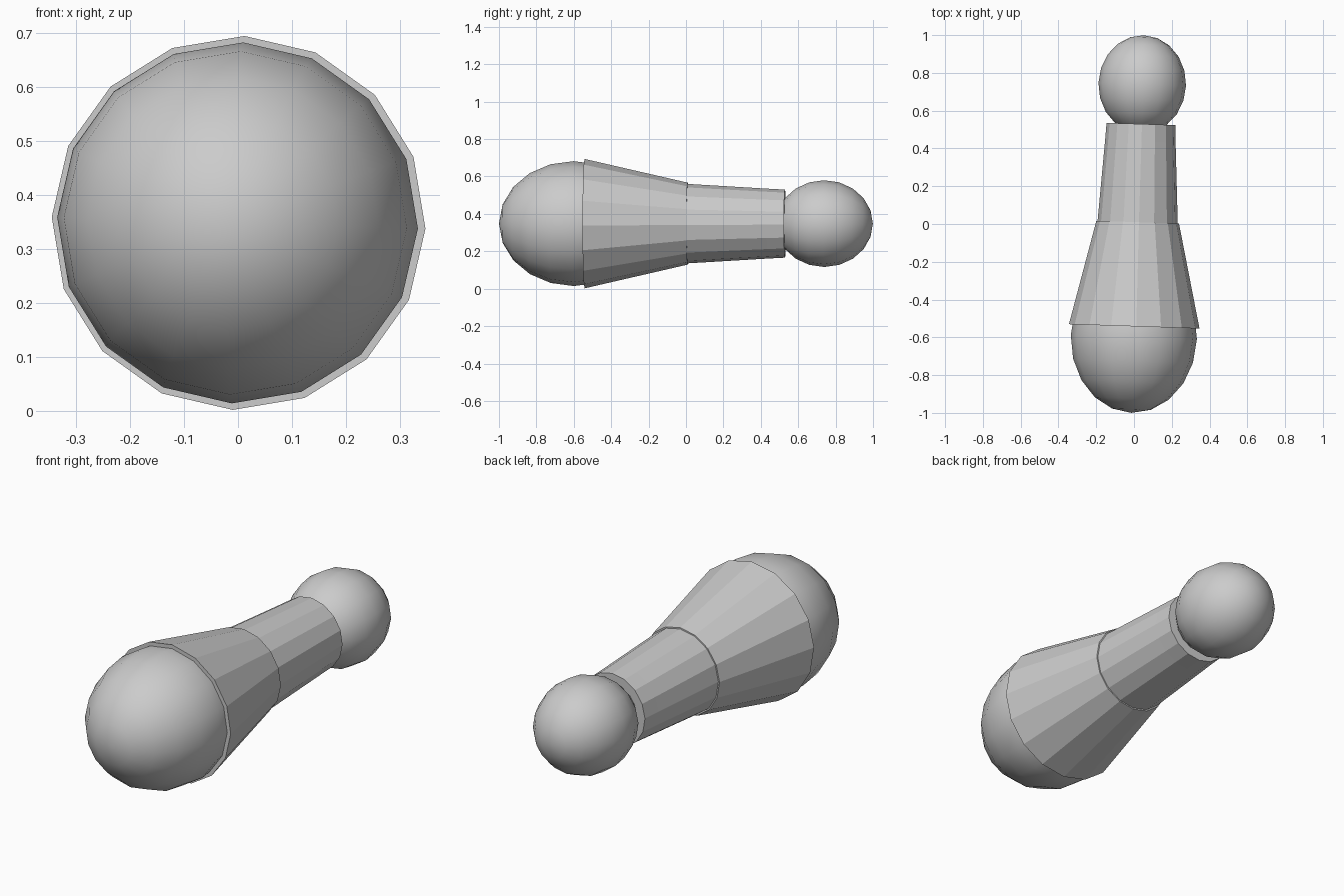
import bpy, bmesh, math
from mathutils import Matrix, Vector

if "Cube" in bpy.data.objects:
    bpy.data.objects.remove(bpy.data.objects["Cube"])

SIDES = 16
# Long axis runs front to back, with a slight roll and yaw
TILT = (Matrix.Rotation(math.radians(-1.9), 4, 'Z')
        @ Matrix.Rotation(math.radians(1.8), 4, 'Y')
        @ Matrix.Rotation(math.radians(-90), 4, 'X'))
PLACE = Matrix.Translation((0, -0.575, 0.348)) @ TILT
START = -0.575

grey = bpy.data.materials.new("light grey")
grey.use_nodes = True
grey.diffuse_color = (0.6, 0.6, 0.6, 1)
grey.node_tree.nodes["Principled BSDF"].inputs["Base Color"].default_value = (0.6, 0.6, 0.6, 1)


def finish(bm, name, smooth):
    bmesh.ops.recalc_face_normals(bm, faces=bm.faces)
    for f in bm.faces:
        f.smooth = smooth
    bm.transform(PLACE)
    mesh = bpy.data.meshes.new(name)
    bm.to_mesh(mesh)
    bm.free()
    mesh.materials.append(grey)
    obj = bpy.data.objects.new(name, mesh)
    bpy.context.collection.objects.link(obj)
    return obj


def tapered_tube(name, profile):
    """Closed faceted solid from (distance along axis, radius) pairs."""
    bm = bmesh.new()
    rings = []
    for y, r in profile:
        ring = []
        for i in range(SIDES):
            a = math.tau * i / SIDES
            ring.append(bm.verts.new((r * math.cos(a), r * math.sin(a), y - START)))
        rings.append(ring)
    for a, b in zip(rings, rings[1:]):
        for i in range(SIDES):
            j = (i + 1) % SIDES
            bm.faces.new((a[i], a[j], b[j], b[i]))
    bm.faces.new(rings[0])
    bm.faces.new(rings[-1])
    return finish(bm, name, False)


def ball(name, y, radius, half_length):
    """Smooth ball stretched along the axis."""
    bm = bmesh.new()
    bmesh.ops.create_uvsphere(bm, u_segments=SIDES, v_segments=10, radius=1)
    bm.transform(Matrix.Translation((0, 0, y - START))
                 @ Matrix.Diagonal((radius, radius, half_length, 1)))
    return finish(bm, name, True)


# Large rounded front end and its flared sleeve
ball("front_ball", -0.60, 0.334, 0.40)
tapered_tube("front_sleeve", [(-0.542, 0.346), (0.01, 0.219)])
# Narrow neck with a nearly straight end band
tapered_tube("rear_neck", [(0.0, 0.213), (0.435, 0.187), (0.53, 0.182)])
# Small rounded rear end
ball("rear_ball", 0.74, 0.232, 0.26)
